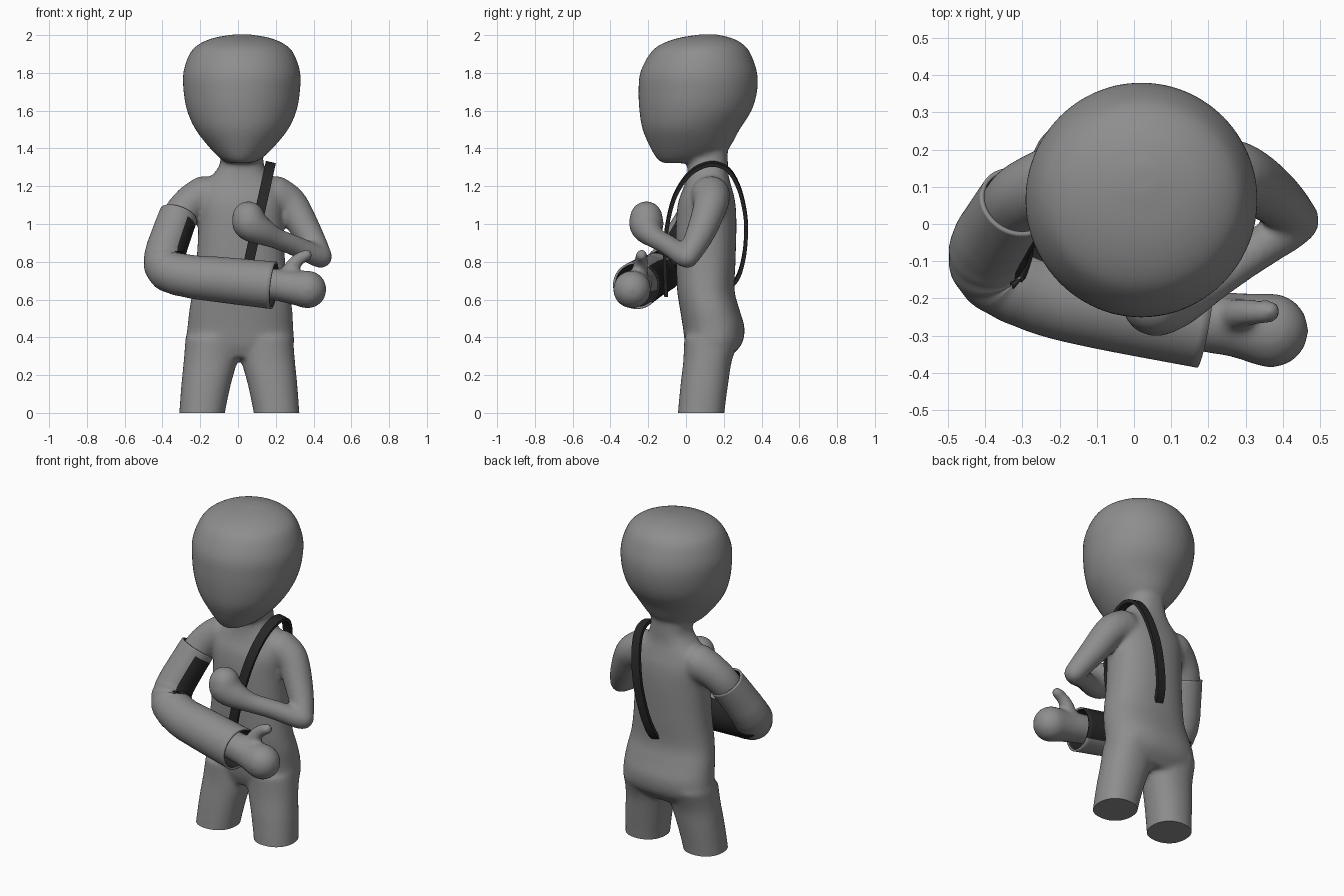
import bpy, bmesh, math
from mathutils import Vector, Matrix

if "Cube" in bpy.data.objects:
    bpy.data.objects.remove(bpy.data.objects["Cube"])


def material(name, value):
    m = bpy.data.materials.new(name)
    m.diffuse_color = (value, value, value, 1)
    m.use_nodes = True
    m.node_tree.nodes["Principled BSDF"].inputs["Base Color"].default_value = m.diffuse_color
    return m


GREY = material("grey", 0.27)
DARK = material("dark strap", 0.02)


def curve(points, n):
    """Smooth (Catmull-Rom) resampling of a list of tuples."""
    p = [points[0]] + list(points) + [points[-1]]
    out = []
    for k in range(1, len(p) - 2):
        for j in range(n):
            t = j / n
            out.append([0.5 * (2 * b + (c - a) * t + (2 * a - 5 * b + 4 * c - d) * t * t
                               + (3 * b - a - 3 * c + d) * t ** 3)
                        for a, b, c, d in zip(p[k - 1], p[k], p[k + 1], p[k + 2])])
    out.append(list(points[-1]))
    return out


def skin(bm, rings, cap=True, closed=True):
    """Join rings of equal length; returns side faces as (ring, index, face)."""
    vs = [[bm.verts.new(c) for c in r] for r in rings]
    n, faces = len(vs[0]), []
    for k in range(len(vs) - 1):
        for i in range(n):
            j = (i + 1) % n
            f = bm.faces.new((vs[k][i], vs[k][j], vs[k + 1][j], vs[k + 1][i]))
            f.smooth = True
            faces.append((k, i, f))
    if cap:
        bm.faces.new(vs[0][::-1])
        bm.faces.new(vs[-1])
    return faces


def loft(bm, rows, power=2.0, n=48):
    """Stack of rounded sections: rows of (z, cx, cy, rx, ry)."""
    rings = []
    for z, cx, cy, rx, ry in curve(rows, 6):
        ring = []
        for i in range(n):
            a = 2 * math.pi * i / n
            c, s = math.cos(a), math.sin(a)
            ring.append((cx + rx * math.copysign(abs(c) ** (2 / power), c),
                         cy + ry * math.copysign(abs(s) ** (2 / power), s), z))
        rings.append(ring)
    skin(bm, rings)


def limb(bm, pts):
    """Soft limb from closely spaced balls, fused later by the remesh."""
    for x, y, z, r in curve(pts, 9):
        bmesh.ops.create_icosphere(bm, subdivisions=3, radius=r,
                                   matrix=Matrix.Translation((x, y, z)))


def make(name, bm, mats):
    me = bpy.data.meshes.new(name)
    bm.to_mesh(me)
    bm.free()
    ob = bpy.data.objects.new(name, me)
    bpy.context.collection.objects.link(ob)
    for m in mats:
        me.materials.append(m)
    return ob


def smooth_by_angle(ob):
    bpy.ops.object.select_all(action='DESELECT')
    ob.select_set(True)
    bpy.context.view_layer.objects.active = ob
    bpy.ops.object.shade_smooth_by_angle(angle=math.radians(40))


# ---- body: head, torso, legs and arms fused into one soft figure
bm = bmesh.new()
loft(bm, [(1.322, .015, -.04, .05, .08), (1.34, .015, 0, .10, .15), (1.40, .018, .02, .165, .207),
          (1.5, .02, .027, .245, .257), (1.6, .02, .05, .29, .297), (1.7, .02, .0625, .308, .314),
          (1.8, .02, .067, .31, .31), (1.9, .02, .075, .277, .268), (1.95, .02, .085, .23, .22),
          (1.985, .02, .10, .15, .14), (2.004, .02, .12, .04, .04)])
loft(bm, [(.29, .01, .125, .24, .10), (.36, .01, .145, .285, .148), (.45, .012, .147, .28, .163),
          (.55, .015, .125, .272, .157), (.65, .015, .105, .255, .152), (.8, .015, .105, .235, .157),
          (1.0, .015, .107, .225, .16), (1.12, .015, .11, .23, .15), (1.2, .015, .115, .205, .125),
          (1.26, .015, .115, .15, .11), (1.32, .02, .115, .116, .107), (1.42, .02, .11, .112, .11)], 2.3)
for side in (-1, 1):
    loft(bm, [(z, .007 + side * dx, cy, rx, ry) for z, dx, cy, rx, ry in
              [(-.08, .202, .075, .12, .122), (0, .197, .08, .121, .123), (.15, .176, .097, .131, .126),
               (.28, .152, .115, .142, .129), (.4, .14, .14, .145, .15)]], 2.2)

# bent arm with a fist held at the chest
limb(bm, [(.20, .13, 1.15, .105), (.28, .13, 1.10, .092), (.365, .08, .96, .078), (.43, .02, .845, .062),
          (.425, -.005, .83, .06), (.30, -.09, .885, .056), (.20, -.16, .925, .057),
          (.12, -.2, .965, .075), (.065, -.21, 1.0, .092), (.055, -.21, 1.035, .087)])
# arm carried in the sling, with its hand and thumb
limb(bm, [(-.18, .12, 1.15, .105), (-.25, .10, 1.11, .096), (-.315, .06, 1.03, .091), (-.37, -.03, .87, .08),
          (-.36, -.12, .75, .08), (-.24, -.18, .72, .08), (.0, -.23, .70, .08), (.19, -.26, .68, .085),
          (.28, -.272, .665, .088), (.36, -.285, .655, .1), (.367, -.285, .652, .1)])
limb(bm, [(.25, -.25, .70, .05), (.29, -.24, .78, .04), (.33, -.237, .82, .034), (.365, -.235, .835, .032)])

raw = make("body_source", bm, [GREY])
mod = raw.modifiers.new("fuse", 'REMESH')
mod.mode = 'VOXEL'
mod.voxel_size = 0.012
mod = raw.modifiers.new("soften", 'SMOOTH')
mod.factor = 0.5
mod.iterations = 12
me = bpy.data.meshes.new_from_object(raw.evaluated_get(bpy.context.evaluated_depsgraph_get()))
bm = bmesh.new()
bm.from_mesh(me)
bpy.data.objects.remove(raw)
# flat cut at the bottom of the legs
cut = bmesh.ops.bisect_plane(bm, geom=bm.verts[:] + bm.edges[:] + bm.faces[:],
                             plane_co=(0, 0, 0), plane_no=(0, 0, 1), clear_inner=True)
bmesh.ops.holes_fill(bm, edges=[e for e in bm.edges if e.is_boundary], sides=0)
for f in bm.faces:
    f.material_index = 0
body = make("body", bm, [GREY])
smooth_by_angle(body)

# ---- sling sleeve: open tube around the elbow, dark on the side facing the body
path = curve([(-.315, .06, 1.045, .103), (-.35, .005, .95, .105), (-.387, -.065, .83, .108),
              (-.37, -.125, .755, .110), (-.25, -.18, .722, .114), (-.1, -.213, .706, .120),
              (.19, -.262, .675, .126)], 8)
pts = [Vector(p[:3]) for p in path]
n, rings, dirs, u = 48, [], [], Vector((1, 0, 0))
for k, p in enumerate(pts):
    t = (pts[min(k + 1, len(pts) - 1)] - pts[max(k - 1, 0)]).normalized()
    u = (u - t * u.dot(t)).normalized()
    v = t.cross(u)
    fold = 0.016 * math.exp(-((k - 22) / 7) ** 2) * math.sin(k * 1.6)   # elbow creases
    d = [u * math.cos(2 * math.pi * i / n) + v * math.sin(2 * math.pi * i / n) for i in range(n)]
    dirs.append(d)
    rings.append([p + e * path[k][3] * (1 + fold) for e in d])
bm = bmesh.new()
for k, i, f in skin(bm, rings, cap=False):
    d = dirs[k][i]
    inner = d.x > 0.62 if k < 20 else d.y > 0.6
    f.material_index = 1 if inner and k > 2 else 0
sleeve = make("sling_sleeve", bm, [GREY, DARK])
mod = sleeve.modifiers.new("cloth", 'SOLIDIFY')
mod.thickness = 0.012
mod.offset = -1
mod.material_offset = 1

# ---- strap: flat band over the shoulder, in a plane leaning across the body
loop = curve([(-.105, .62), (-.11, .72), (-.112, .86), (-.098, 1.0), (-.062, 1.14), (0, 1.245), (.07, 1.30),
              (.15, 1.318), (.225, 1.285), (.28, 1.19), (.312, 1.06), (.318, .95), (.305, .82),
              (.27, .71), (.2, .64)], 5)
pts = [Vector((.17 - .22 * (1.31 - z), y, z)) for y, z in loop]
wide = Vector((1, 0, -.22)).normalized()
rings = []
for k, p in enumerate(pts):
    t = (pts[min(k + 1, len(pts) - 1)] - pts[max(k - 1, 0)]).normalized()
    out = t.cross(wide).normalized()
    rings.append([p + wide * a * .027 + out * b * .010 for a, b in ((-1, -1), (1, -1), (1, 1), (-1, 1))])
bm = bmesh.new()
skin(bm, rings)
bmesh.ops.recalc_face_normals(bm, faces=bm.faces[:])
strap = make("shoulder_strap", bm, [DARK])
smooth_by_angle(strap)
